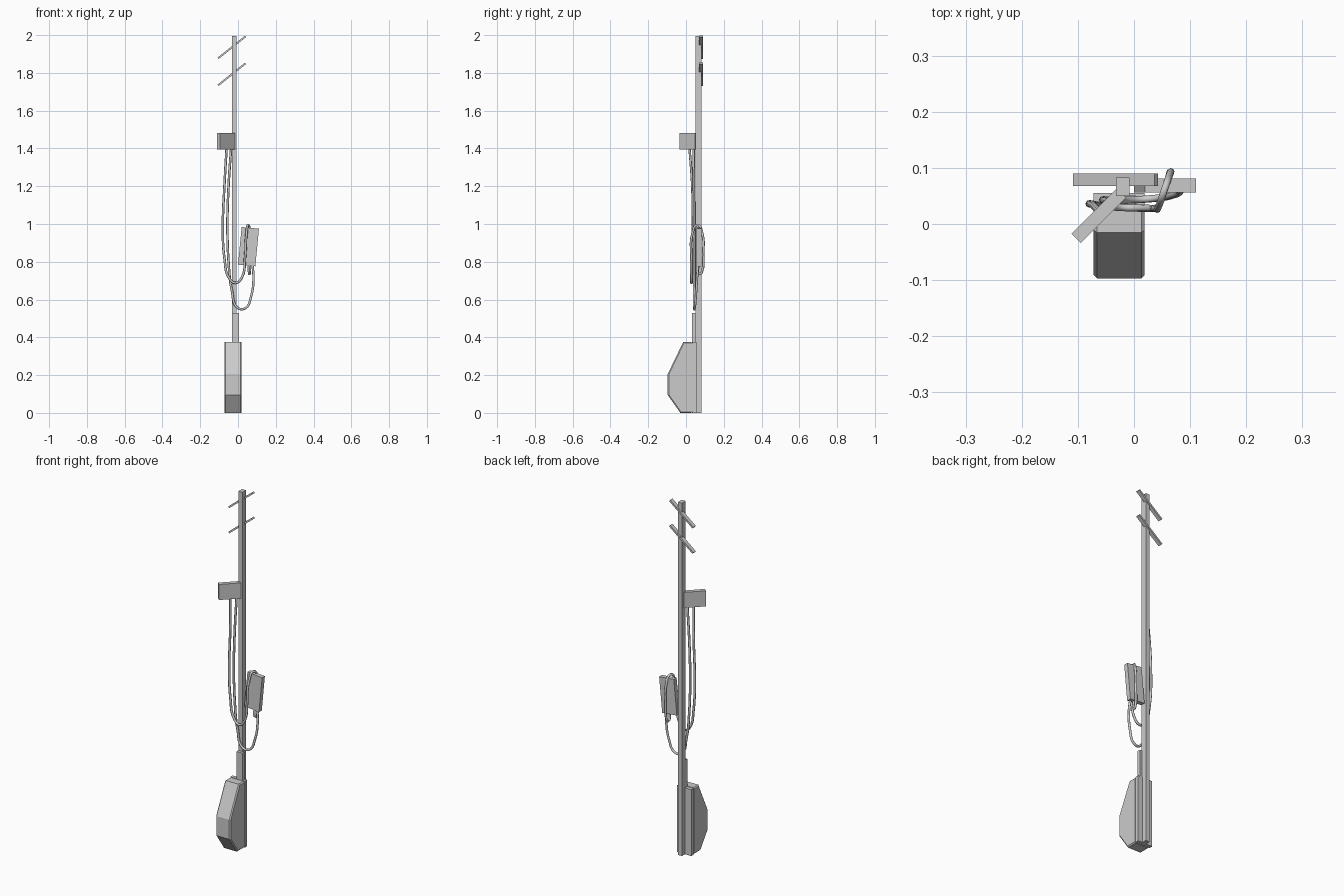
import bpy, bmesh, math
from mathutils import Vector, Matrix

if "Cube" in bpy.data.objects:
    bpy.data.objects.remove(bpy.data.objects["Cube"])


def box(name, center, size, rot=(0, 0, 0), bevel=0):
    bm = bmesh.new()
    bmesh.ops.create_cube(bm, size=1)
    bmesh.ops.scale(bm, vec=Vector(size), verts=bm.verts)
    if bevel:
        bmesh.ops.bevel(bm, geom=bm.edges[:], offset=bevel, segments=1, affect='EDGES')
    return finish(name, bm, center, rot)


def finish(name, bm, loc=(0, 0, 0), rot=(0, 0, 0)):
    bmesh.ops.recalc_face_normals(bm, faces=bm.faces)
    me = bpy.data.meshes.new(name)
    bm.to_mesh(me)
    bm.free()
    ob = bpy.data.objects.new(name, me)
    ob.location, ob.rotation_euler = loc, rot
    bpy.context.collection.objects.link(ob)
    return ob


def cable(name, pts, radius=0.0065):
    cu = bpy.data.curves.new(name, 'CURVE')
    cu.dimensions = '3D'
    cu.bevel_depth, cu.bevel_resolution = radius, 2
    cu.resolution_u, cu.use_fill_caps = 5, True
    sp = cu.splines.new('BEZIER')
    sp.bezier_points.add(len(pts) - 1)
    for bp, p in zip(sp.bezier_points, pts):
        bp.co = p
        bp.handle_left_type = bp.handle_right_type = 'AUTO'
    ob = bpy.data.objects.new(name, cu)
    bpy.context.collection.objects.link(ob)


# Pole and the short conduit strip in front of it
box("pole", (-0.02, 0.066, 0.997), (0.024, 0.033, 1.994))
box("conduit_strip", (-0.014, 0.042, 0.265), (0.036, 0.018, 0.53))

# Slanted crossbars at the top
bar_tilt = -math.atan2(0.12, 0.15)
for i, z in enumerate((1.792, 1.935)):
    box(f"crossbar_{i + 1}", (-0.033, 0.079, z), (0.186, 0.022, 0.010), (0, bar_tilt, 0))

# Base housing: side profile extruded across x, with chamfered front
profile = [(0.03, 0), (-0.03, 0), (-0.097, 0.095), (-0.097, 0.205), (-0.015, 0.375), (0.03, 0.375)]
bm = bmesh.new()
face = bm.faces.new([bm.verts.new((-0.072, y, z)) for y, z in profile])
ext = bmesh.ops.extrude_face_region(bm, geom=[face])
bmesh.ops.translate(bm, vec=(0.091, 0, 0),
                    verts=[g for g in ext['geom'] if isinstance(g, bmesh.types.BMVert)])
side_edges = [e for e in bm.edges
              if abs(e.verts[0].co.x - e.verts[1].co.x) < 1e-5
              and min(v.co.y for v in e.verts) < 0.02]
bmesh.ops.bevel(bm, geom=side_edges, offset=0.006, segments=1, affect='EDGES')
finish("base_housing", bm)
box("housing_seam", (-0.0265, 0.033, 0.187), (0.081, 0.010, 0.366))
box("housing_back_plate", (-0.0265, 0.045, 0.1875), (0.091, 0.020, 0.375))

# Upper junction box, turned 45 degrees
box("upper_box", (-0.063, 0.0145, 1.438), (0.114, 0.023, 0.088), (0, 0, math.radians(45)))

# Side box, hanging at a slight tilt
box("side_box", (0.0555, 0.069, 0.88), (0.092, 0.025, 0.2), (0, math.radians(5.5), 0))

# Hanging cables
cable("cable_wrapped", [
    (-0.06, 0.018, 1.41), (-0.072, 0.033, 1.2), (-0.080, 0.036, 1.0), (-0.072, 0.035, 0.82),
    (-0.045, 0.031, 0.71), (-0.012, 0.029, 0.688), (0.022, 0.028, 0.72), (0.037, 0.028, 0.82),
    (0.045, 0.034, 0.95), (0.054, 0.06, 0.995), (0.063, 0.086, 0.95), (0.065, 0.091, 0.84),
    (0.062, 0.085, 0.75), (0.060, 0.074, 0.735), (0.058, 0.068, 0.80)])
cable("cable_looped", [
    (-0.036, 0.04, 1.41), (-0.050, 0.042, 1.2), (-0.056, 0.043, 1.0), (-0.050, 0.043, 0.8),
    (-0.033, 0.043, 0.65), (0.0, 0.043, 0.555), (0.04, 0.046, 0.555), (0.07, 0.052, 0.62),
    (0.082, 0.058, 0.71), (0.075, 0.064, 0.80)])
